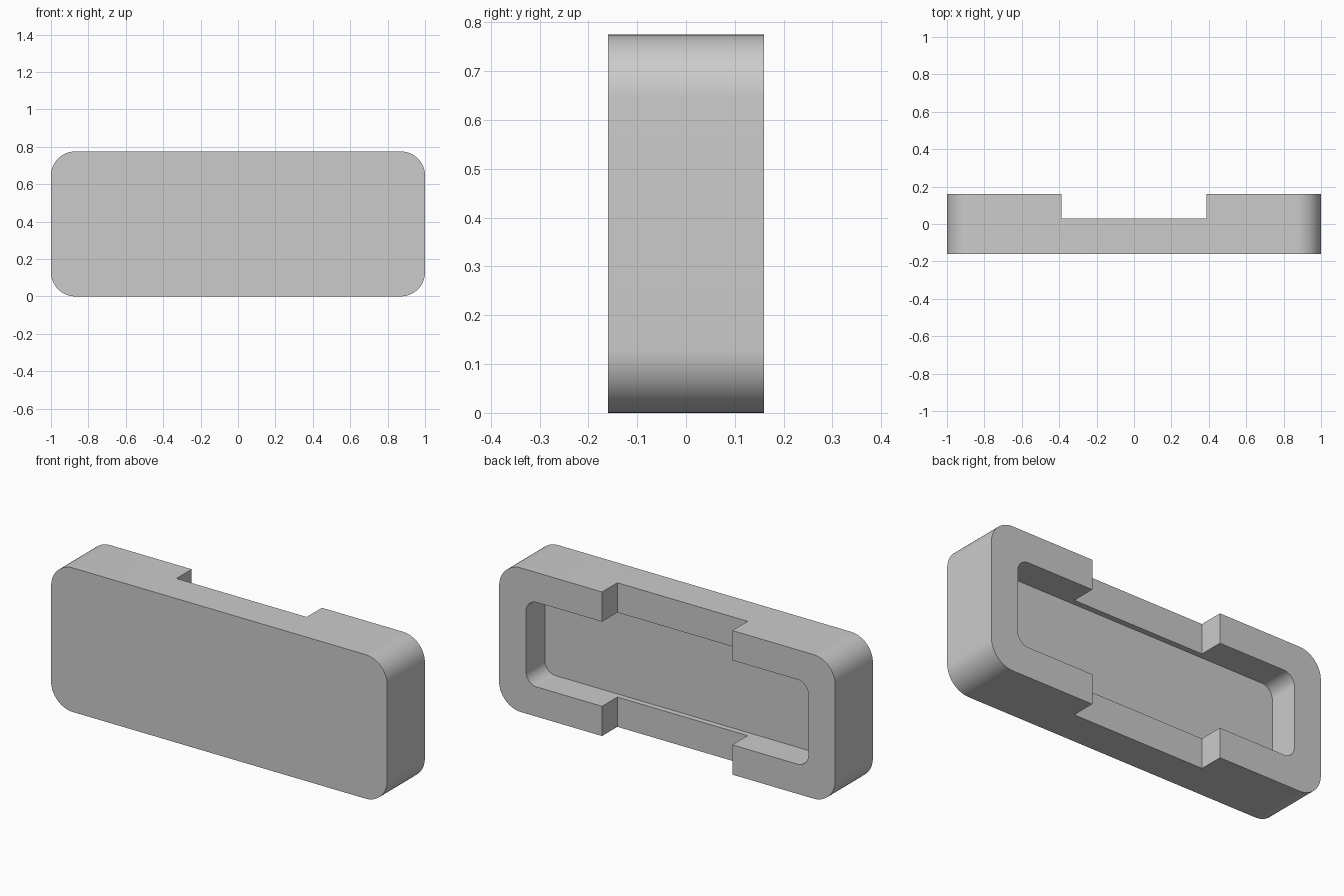
import bpy
import bmesh
from math import cos, sin, pi, radians

if "Cube" in bpy.data.objects:
    bpy.data.objects.remove(bpy.data.objects["Cube"])

LENGTH, HEIGHT, DEPTH = 2.0, 0.775, 0.32
WALL = 0.16            # rim width around the pocket
BACK = DEPTH / 2


def rounded_prism(name, width, height, radius, y0, y1, steps=16):
    """Rounded rectangle in the XZ plane, extruded from y0 to y1."""
    bm = bmesh.new()
    if radius == 0:
        steps = 0
    corners = [(1, 1), (-1, 1), (-1, -1), (1, -1)]
    ring = []
    for quarter, (sx, sz) in enumerate(corners):
        cx = sx * (width / 2 - radius)
        cz = HEIGHT / 2 + sz * (height / 2 - radius)
        for i in range(steps + 1):
            a = pi / 2 * (quarter + i / max(steps, 1))
            ring.append(bm.verts.new((cx + radius * cos(a), y0, cz + radius * sin(a))))
    face = bm.faces.new(ring)
    extruded = bmesh.ops.extrude_face_region(bm, geom=[face])["geom"]
    moved = [v for v in extruded if isinstance(v, bmesh.types.BMVert)]
    bmesh.ops.translate(bm, verts=moved, vec=(0, y1 - y0, 0))
    bmesh.ops.recalc_face_normals(bm, faces=bm.faces)
    mesh = bpy.data.meshes.new(name)
    bm.to_mesh(mesh)
    bm.free()
    obj = bpy.data.objects.new(name, mesh)
    bpy.context.collection.objects.link(obj)
    return obj


def cut(target, cutter):
    """Subtract the cutter from the target, then discard it."""
    cutter.hide_render = True
    mod = target.modifiers.new(cutter.name, "BOOLEAN")
    mod.operation = "DIFFERENCE"
    mod.solver = "EXACT"
    mod.object = cutter
    bpy.ops.object.modifier_apply(modifier=mod.name)
    bpy.data.objects.remove(cutter)


# Rounded block
body = rounded_prism("housing", LENGTH, HEIGHT, 0.13, -BACK, BACK)
bpy.context.view_layer.objects.active = body
body.select_set(True)

# Pocket in the back
cut(body, rounded_prism("pocket_cutter", LENGTH - 2 * WALL, HEIGHT - 2 * WALL,
                        0.065, 0, BACK + 0.1))

# Slot across the top and bottom rims
cut(body, rounded_prism("slot_cutter", 0.775, HEIGHT + 0.4, 0, 0.03, BACK + 0.2))

# Plain grey finish
grey = bpy.data.materials.new("grey")
grey.use_nodes = True
colour = (0.6, 0.6, 0.6, 1)
grey.diffuse_color = colour
grey.node_tree.nodes["Principled BSDF"].inputs["Base Color"].default_value = colour
body.data.materials.clear()
body.data.materials.append(grey)

bpy.ops.object.shade_smooth_by_angle(angle=radians(30))
